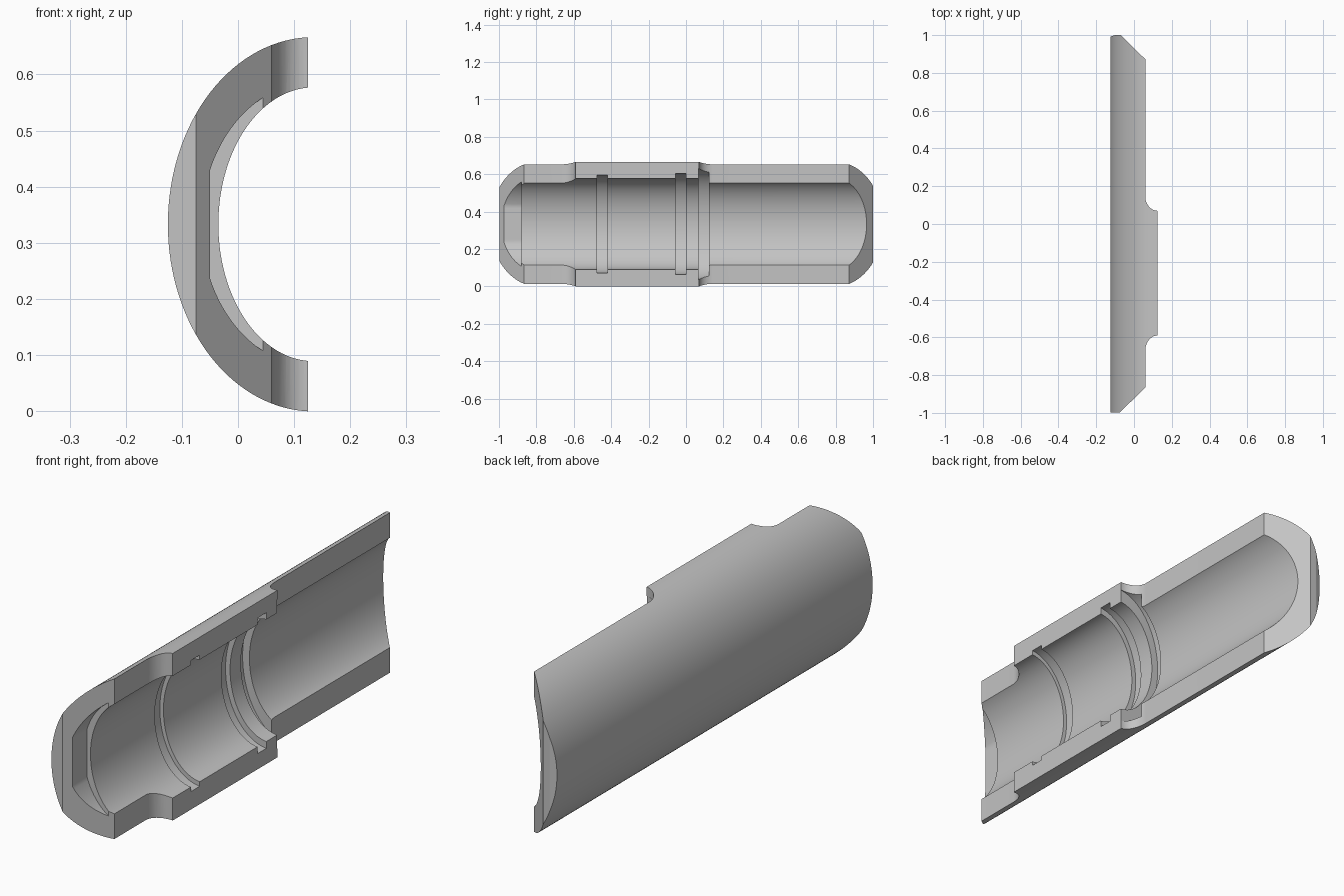
import bpy, bmesh, math

if "Cube" in bpy.data.objects:
    bpy.data.objects.remove(bpy.data.objects["Cube"])

SEG = 128
CX, CZ = 0.135, 0.333     # axis of the oval tube


def loft(name, rings):
    """Closed solid through rings with equal point counts."""
    bm = bmesh.new()
    loops = [[bm.verts.new(p) for p in ring] for ring in rings]
    n = len(loops[0])
    for a, b in zip(loops, loops[1:]):
        for i in range(n):
            j = (i + 1) % n
            bm.faces.new((a[i], a[j], b[j], b[i]))
    bm.faces.new(loops[0])
    bm.faces.new(loops[-1])
    bmesh.ops.recalc_face_normals(bm, faces=bm.faces)
    mesh = bpy.data.meshes.new(name)
    bm.to_mesh(mesh)
    bm.free()
    obj = bpy.data.objects.new(name, mesh)
    bpy.context.collection.objects.link(obj)
    return obj


def oval(y, a, b, clip=-1):
    angles = [2 * math.pi * i / SEG for i in range(SEG)]
    return [(max(CX + a * math.cos(t), clip), y, CZ + b * math.sin(t))
            for t in angles]


def scoop(x0, y0, x1, y1, steps=12):
    """Concave quarter arc leaving (x0, y0) sideways and ending along y."""
    arc = [math.pi / 2 * i / steps for i in range(steps + 1)]
    return [(x0 + (x1 - x0) * math.sin(t), y1 + (y0 - y1) * math.cos(t))
            for t in arc]


def cut(target, cutter, operation):
    mod = target.modifiers.new(cutter.name, 'BOOLEAN')
    mod.operation = operation
    mod.solver = 'EXACT'
    mod.object = cutter
    bpy.ops.object.select_all(action='DESELECT')
    bpy.context.view_layer.objects.active = target
    target.select_set(True)
    bpy.ops.object.modifier_apply(modifier=mod.name)
    bpy.data.objects.remove(cutter)


# Plan outline: raised middle, scooped shoulders and chamfered ends
plan = [(-0.2, -0.998), (-0.075, -0.998), (0.06, -0.865)]
plan += scoop(0.125, -0.59, 0.06, -0.67)[::-1]
plan += scoop(0.125, 0.07, 0.06, 0.145)
plan += [(0.06, 0.872), (-0.07, 1.0), (-0.1, 1.0), (-0.125, 0.992), (-0.2, 0.97)]
shell = loft("half_shell", [[(x, y, z) for x, y in plan] for z in (-0.1, 0.8)])

# Rounded outside
cut(shell, loft("outer_tube", [oval(y, 0.26, 0.3336) for y in (-1.2, 1.2)]),
    'INTERSECT')

# Bore with its ring grooves
BORE = (0.17, 0.244)
rings = [oval(-1.2, *BORE)]
for y0, y1, a, b in ((-0.475, -0.42, 0.186, 0.262),
                     (-0.055, 0.0, 0.19, 0.271),
                     (0.068, 0.122, 0.2, 0.298)):
    rings += [oval(y0, *BORE), oval(y0, a, b), oval(y1, a, b), oval(y1, *BORE)]
rings.append(oval(1.2, *BORE))
cut(shell, loft("bore", rings), 'DIFFERENCE')

# Flat-backed recess at the front mouth
cut(shell, loft("mouth_recess", [oval(y, 0.2, 0.253, -0.05) for y in (-1.1, -0.88)]),
    'DIFFERENCE')

# Material and shading
mat = bpy.data.materials.new("plain_grey")
mat.use_nodes = True
mat.diffuse_color = (0.55, 0.55, 0.55, 1)
mat.node_tree.nodes["Principled BSDF"].inputs["Base Color"].default_value = mat.diffuse_color
shell.data.materials.clear()
shell.data.materials.append(mat)
for face in shell.data.polygons:
    face.material_index = 0
bpy.ops.object.shade_smooth_by_angle(angle=math.radians(25))
